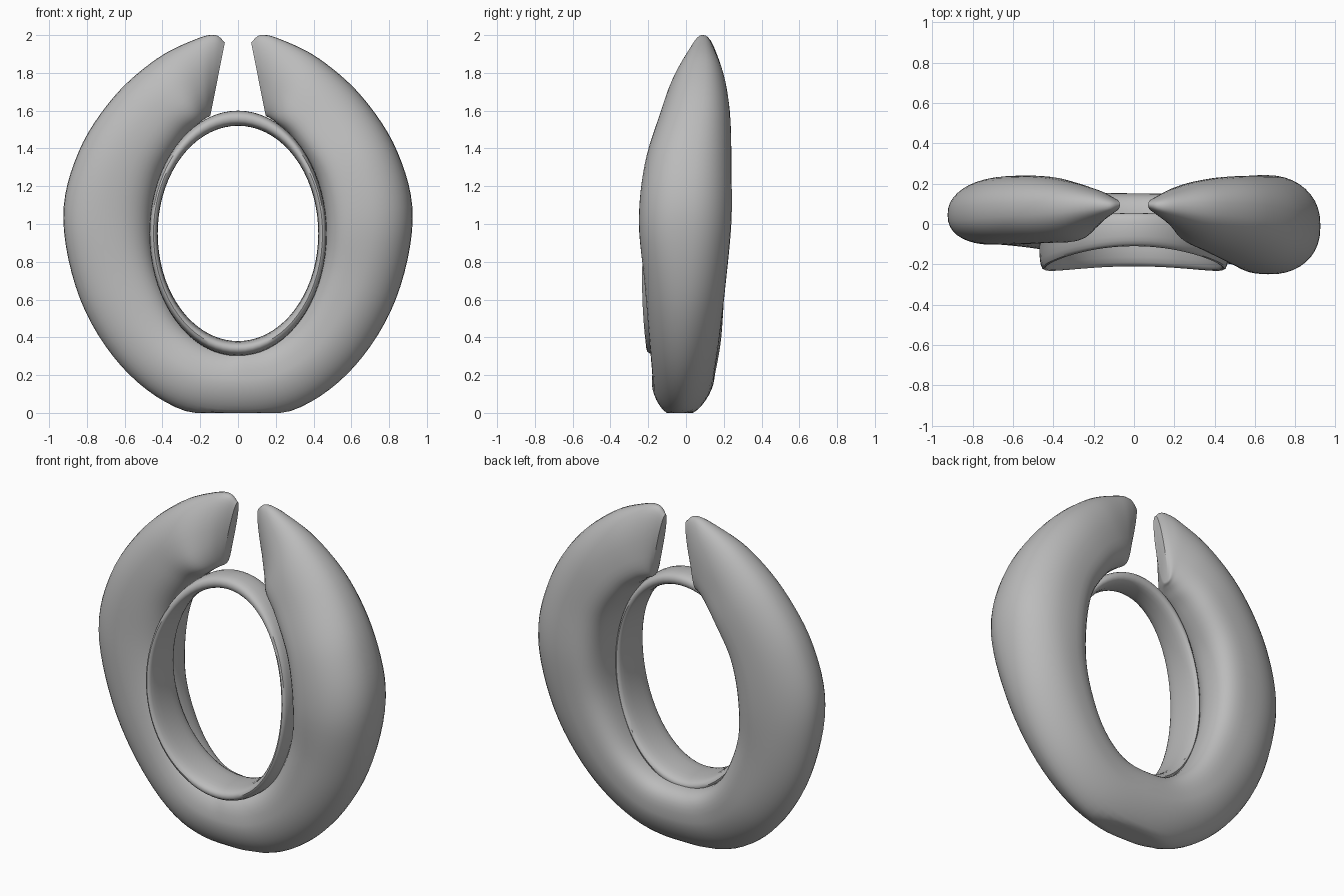
import bpy, bmesh, math
from mathutils import Vector

if "Cube" in bpy.data.objects:
    bpy.data.objects.remove(bpy.data.objects["Cube"])

grey = bpy.data.materials.new("stone grey")
grey.diffuse_color = (0.5, 0.5, 0.5, 1)
grey.use_nodes = True
grey.node_tree.nodes["Principled BSDF"].inputs["Base Color"].default_value = grey.diffuse_color


def loft(name, rings, closed):
    """Skin a list of equal-length point loops."""
    bm = bmesh.new()
    rows = [[bm.verts.new(p) for p in r] for r in rings]
    n = len(rows[0])
    for k in range(len(rows) if closed else len(rows) - 1):
        a, b = rows[k], rows[(k + 1) % len(rows)]
        for i in range(n):
            j = (i + 1) % n
            bm.faces.new((a[i], a[j], b[j], b[i]))
    if not closed:
        bm.faces.new(rows[0])
        bm.faces.new(rows[-1])
    bmesh.ops.recalc_face_normals(bm, faces=bm.faces)
    mesh = bpy.data.meshes.new(name)
    bm.to_mesh(mesh)
    bm.free()
    ob = bpy.data.objects.new(name, mesh)
    bpy.context.collection.objects.link(ob)
    mesh.materials.append(grey)
    bpy.ops.object.select_all(action='DESELECT')
    ob.select_set(True)
    bpy.context.view_layer.objects.active = ob
    bpy.ops.object.shade_smooth_by_angle(angle=math.radians(40))
    return ob


def power(v, e):
    return math.copysign(abs(v) ** e, v)


def spline(p0, p1, p2, p3, t):
    return [0.5 * (2 * b + (c - a) * t + (2 * a - 5 * b + 4 * c - d) * t * t
                   + (3 * b - a - 3 * c + d) * t ** 3)
            for a, b, c, d in zip(p0, p1, p2, p3)]


# Horn outline from bottom to tip: outer x, z and inner x, z
outline = [(0.33, 0.03, 0.17, 0.375), (0.62, 0.25, 0.32, 0.51),
           (0.835, 0.60, 0.43, 0.76), (0.925, 1.03, 0.455, 1.00),
           (0.845, 1.38, 0.41, 1.25), (0.66, 1.67, 0.29, 1.45),
           (0.43, 1.875, 0.21, 1.53), (0.22, 1.98, 0.17, 1.56),
           (0.12, 2.00, 0.15, 1.57), (0.07, 1.96, 0.145, 1.58)]
# Outer y, inner y and half depth for each side
right_depth = [(-0.03, 0.0, 0.165), (-0.02, 0.0, 0.185), (-0.01, 0.0, 0.215),
               (-0.01, 0.0, 0.245), (0.01, 0.01, 0.23), (0.055, 0.035, 0.19),
               (0.075, 0.05, 0.15), (0.085, 0.08, 0.095), (0.09, 0.09, 0.06),
               (0.095, 0.09, 0.035)]
left_depth = [(-0.02, 0.01, 0.16), (0.02, 0.04, 0.155), (0.04, 0.06, 0.155),
              (0.045, 0.08, 0.165), (0.055, 0.08, 0.17), (0.07, 0.07, 0.165),
              (0.08, 0.05, 0.145), (0.09, 0.07, 0.095), (0.09, 0.09, 0.06),
              (0.095, 0.09, 0.035)]
left = [(-ox, oz, -ix, iz) + d for (ox, oz, ix, iz), d in zip(outline, left_depth)]
right = [o + d for o, d in zip(outline, right_depth)]
stations = left[::-1] + [(0, -0.03, 0, 0.345, -0.035, 0.0, 0.165)] + right

# Open horn body with a flat foot, fullest towards its inner side
sections = []
padded = [stations[0]] + stations + [stations[-1]]
STEPS, SIDES = 6, 40
for k in range(len(stations) - 1):
    for s in range(STEPS + (k == len(stations) - 2)):
        ox, oz, ix, iz, yo, yi, half = spline(*padded[k:k + 4], s / STEPS)
        outer, inner = Vector((ox, yo, oz)), Vector((ix, yi, iz))
        mid, axis = (outer + inner) / 2, (outer - inner) / 2
        outer_e = 0.86 + 0.25 * max(0, -axis.normalized().z)
        loop = []
        for i in range(SIDES):
            a = math.tau * i / SIDES
            c, d = math.cos(a), math.sin(a)
            # blunt inner shoulder, softer on the left front
            e = outer_e if c > 0 else (0.9 if ox < 0 and d < 0 else 0.75)
            p = mid + axis * (power(c, e) - 0.11 * d * d)
            p.y += half * power(d, e)
            p.z = min(max(p.z, 0), 2)
            loop.append(p)
        sections.append(loop)
loft("horn_body", sections, False)

# Inner oval band, leaning back towards the top
band = []
for k in range(72):
    t = math.tau * k / 72
    c, s = math.cos(t), math.sin(t)
    h = (s + 1) / 2
    front = -0.21 - 0.15 * h + 0.25 * h * h
    back = 0.055 - 0.035 * c * c
    loop = []
    for i in range(20):
        a = math.tau * i / 20
        u = 0.5 + 0.5 * power(math.cos(a), 0.8)
        y = (front + back) / 2 + (back - front) / 2 * power(math.sin(a), 0.8)
        loop.append(Vector(((0.425 + 0.045 * u) * c, y, 0.95 + (0.57 + 0.08 * u) * s)))
    band.append(loop)
loft("inner_band", band, True)
